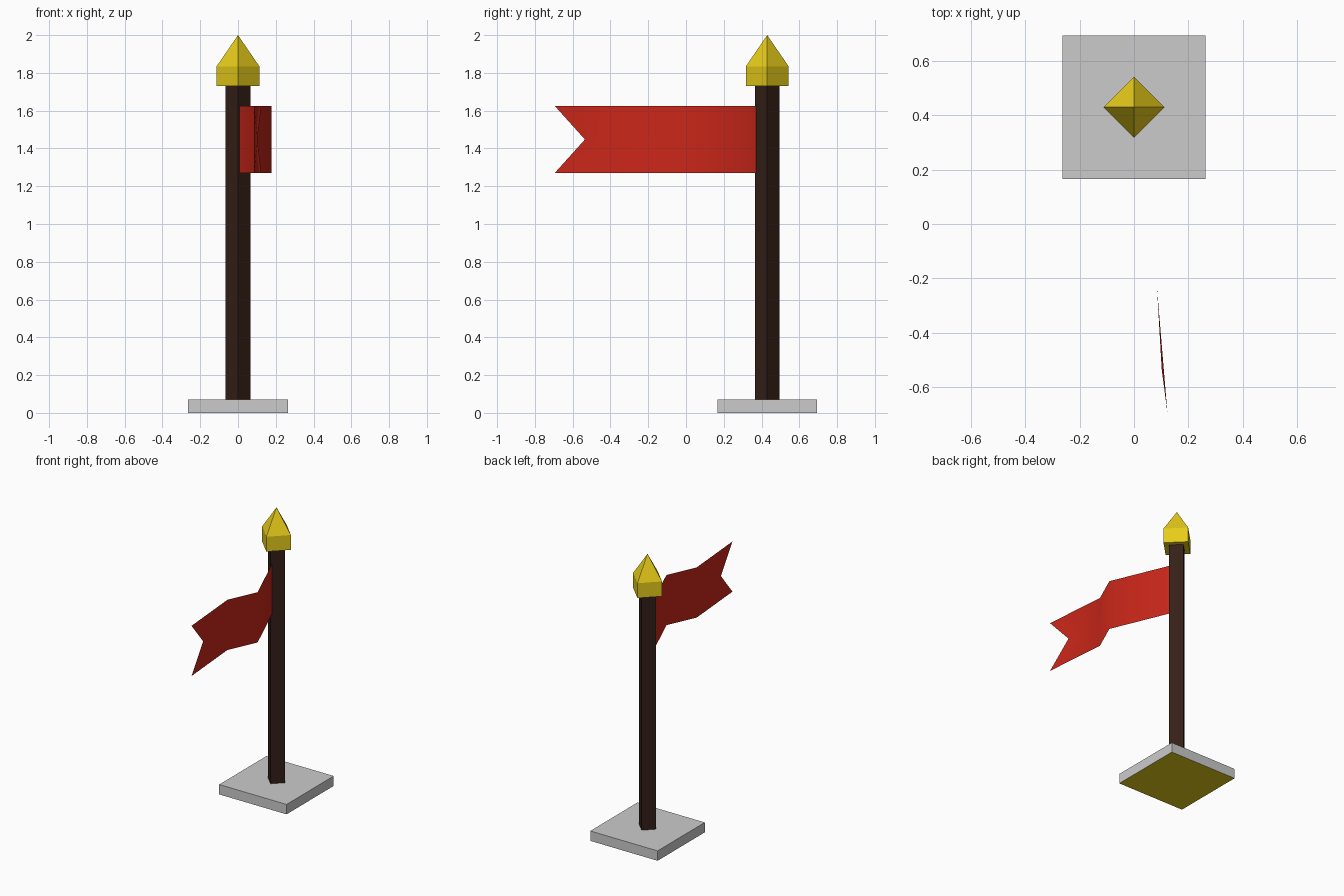
import bpy, bmesh, math

if "Cube" in bpy.data.objects:
    bpy.data.objects.remove(bpy.data.objects["Cube"])

POLE_Y = 0.43


def material(name, rgb):
    m = bpy.data.materials.new(name)
    m.diffuse_color = (*rgb, 1)
    m.use_nodes = True
    m.node_tree.nodes["Principled BSDF"].inputs["Base Color"].default_value = m.diffuse_color
    return m


gold = material("gold", (0.80, 0.60, 0.01))
wood = material("dark_wood", (0.035, 0.014, 0.009))
red = material("red_cloth", (0.60, 0.02, 0.01))


def mesh_object(name, bm, *mats):
    me = bpy.data.meshes.new(name)
    bm.to_mesh(me)
    bm.free()
    ob = bpy.data.objects.new(name, me)
    bpy.context.collection.objects.link(ob)
    for m in mats:
        me.materials.append(m)
    return ob


def lathe_square(name, profile, turn, mats):
    """Four-sided solid from (corner radius, height) pairs; radius 0 is a point."""
    bm = bmesh.new()
    rings = []
    for r, z in profile:
        n = 4 if r else 1
        rings.append([bm.verts.new((r * math.cos(turn + i * math.pi / 2),
                                    POLE_Y + r * math.sin(turn + i * math.pi / 2), z))
                      for i in range(n)])
    bm.faces.new(rings[0][::-1])
    for a, b in zip(rings, rings[1:]):
        for i in range(4):
            j = (i + 1) % 4
            top = [b[j], b[i]] if len(b) == 4 else [b[0]]
            bm.faces.new([a[i], a[j]] + top)
    if len(rings[-1]) == 4:
        bm.faces.new(rings[-1])
    return mesh_object(name, bm, *mats)


# Grey base slab with a gold underside
r = 0.2635 * math.sqrt(2)
base_grey = material("stone_grey", (0.8, 0.8, 0.8))
base = lathe_square("base", [(r, 0), (r, 0.07)], math.pi / 4, [base_grey, gold])
base.data.polygons[0].material_index = 1

# Pole and pointed finial, corners facing front and sides
lathe_square("pole", [(0.066, 0.07), (0.066, 1.73)], 0, [wood])
lathe_square("finial", [(0.113, 1.73), (0.113, 1.835), (0, 2.0)], 0, [gold])

# Swallow-tailed flag: folded strip, then a forked tail
Z0, Z1 = 1.27, 1.625
bm = bmesh.new()
cols = [[bm.verts.new((x, y, z)) for z in (Z0, Z1)]
        for x, y in [(0.005, 0.375), (0.178, -0.035), (0.085, -0.24), (0.123, -0.695)]]
notch = bm.verts.new((0.102, -0.535, (Z0 + Z1) / 2))
for a, b in zip(cols[:2], cols[1:3]):
    bm.faces.new([b[0], a[0], a[1], b[1]])
fold, tips = cols[2], cols[3]
bm.faces.new([tips[0], fold[0], notch])
bm.faces.new([notch, fold[0], fold[1]])
bm.faces.new([notch, fold[1], tips[1]])
flag = mesh_object("flag", bm, red)
for p in flag.data.polygons:
    p.use_smooth = True
